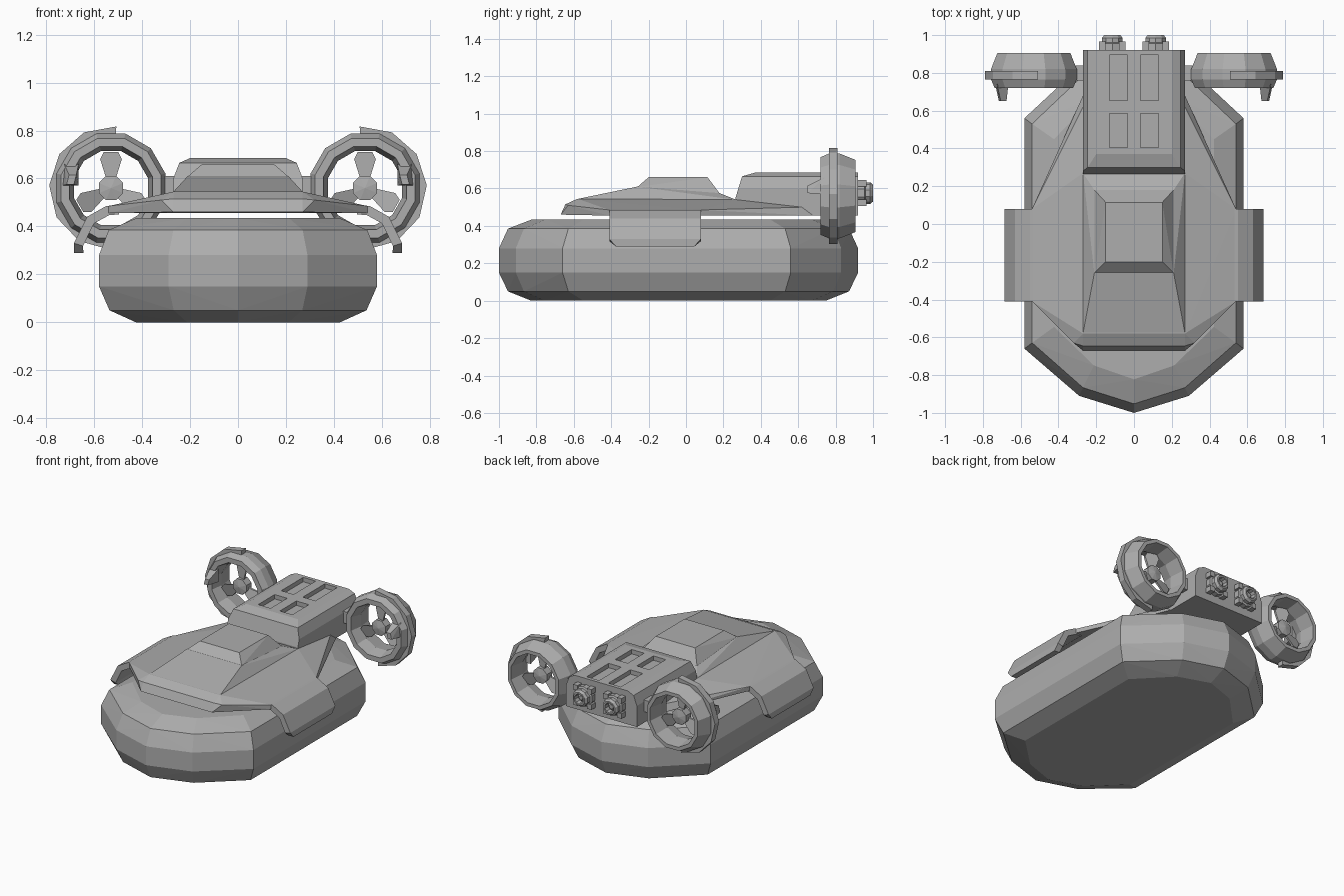
import bpy, bmesh, math
from mathutils import Vector

cube = bpy.data.objects.get("Cube")
if cube:
    bpy.data.objects.remove(cube, do_unlink=True)

grey = bpy.data.materials.new("plain_grey")
grey.use_nodes = True
grey.diffuse_color = (0.42, 0.42, 0.42, 1)
grey.node_tree.nodes["Principled BSDF"].inputs["Base Color"].default_value = grey.diffuse_color


def finish(name, bm):
    """Turn a bmesh into a flat-shaded grey object."""
    bmesh.ops.recalc_face_normals(bm, faces=bm.faces)
    mesh = bpy.data.meshes.new(name)
    bm.to_mesh(mesh)
    bm.free()
    mesh.materials.append(grey)
    obj = bpy.data.objects.new(name, mesh)
    bpy.context.collection.objects.link(obj)
    return obj


def solid(name, points, mirrored=True):
    """Convex solid around points, mirrored across x = 0 when asked."""
    bm = bmesh.new()
    for x, y, z in points:
        bm.verts.new((x, y, z))
        if mirrored:
            bm.verts.new((-x, y, z))
    bmesh.ops.remove_doubles(bm, verts=bm.verts, dist=0.0001)
    out = bmesh.ops.convex_hull(bm, input=bm.verts)
    spare = [v for v in bm.verts if not v.link_faces]
    bmesh.ops.delete(bm, geom=spare, context="VERTS")
    bmesh.ops.dissolve_limit(bm, angle_limit=0.01, verts=bm.verts, edges=bm.edges)
    return finish(name, bm)


def box(name, x, y, z):
    return solid(name, [(a, b, c) for a in x for b in y for c in z], False)


def lathe(name, profile, sides, centre, start=0, sweep=360, flip=1):
    """Spin a closed (radius, y) loop round an axis along y."""
    bm = bmesh.new()
    full = sweep == 360
    rings = []
    for i in range(sides if full else sides + 1):
        a = math.radians(start + sweep * i / sides)
        rings.append([bm.verts.new((centre[0] + flip * r * math.cos(a), y,
                                    centre[1] + r * math.sin(a))) for r, y in profile])
    n = len(profile)
    for i in range(sides):
        p, q = rings[i], rings[(i + 1) % len(rings)]
        for j in range(n):
            k = (j + 1) % n
            bm.faces.new((p[j], p[k], q[k], q[j]))
    if not full:
        bm.faces.new(rings[0])
        bm.faces.new(rings[-1])
    bmesh.ops.remove_doubles(bm, verts=bm.verts, dist=0.0001)
    return finish(name, bm)


# Inflated skirt: one plan outline scaled into stacked levels
plan = [(0, -0.96), (0.29, -0.87), (0.58, -0.62), (0.58, 0.6), (0.29, 0.87), (0, 0.96)]
levels = [(0, 0.735, 0.82), (0.05, 0.925, 0.95), (0.15, 1, 1),
          (0.28, 1, 1), (0.385, 0.93, 0.95), (0.435, 0.73, 0.815)]
solid("skirt", [(x * sx, y * sy - 0.04, z) for z, sx, sy in levels for x, y in plan])

# Deck shell, raised cabin and canopy
solid("deck", [(0.27, -0.67, 0.46), (0.32, -0.63, 0.51), (0.27, -0.645, 0.515),
               (0.27, -0.58, 0.545), (0.54, -0.41, 0.455), (0.54, -0.41, 0.485),
               (0.54, 0.08, 0.455), (0.54, 0.08, 0.485), (0.27, 0.27, 0.54),
               (0.27, 0.62, 0.5), (0.27, 0.68, 0.455)])
solid("cabin", [(0.27, -0.58, 0.544), (0.21, -0.26, 0.61), (0.21, 0.18, 0.575),
                (0.27, 0.27, 0.539), (0.26, -0.56, 0.5), (0.26, 0.27, 0.5)])
solid("canopy", [(0.21, -0.26, 0.608), (0.15, -0.2, 0.66), (0.15, 0.115, 0.66),
                 (0.21, 0.18, 0.574), (0.2, -0.24, 0.54), (0.2, 0.18, 0.54)])

# Engine block with four sunken top hatches
block = solid("engine_block", [(0.27, 0.265, 0.455), (0.27, 0.265, 0.55), (0.27, 0.28, 0.6),
                               (0.245, 0.3, 0.665), (0.2, 0.37, 0.685), (0.27, 0.92, 0.455),
                               (0.27, 0.92, 0.6), (0.245, 0.92, 0.665), (0.2, 0.92, 0.685)])
for side in (-1, 1):
    for y in ((0.405, 0.585), (0.655, 0.895)):
        cutter = box("hatch_cutter", (side * 0.035, side * 0.13), y, (0.655, 0.75))
        cutter.hide_render = True
        cut = block.modifiers.new("hatch", "BOOLEAN")
        cut.object = cutter
        cut.solver = "EXACT"
        bpy.context.view_layer.objects.active = block
        bpy.ops.object.modifier_apply(modifier=cut.name)
        bpy.data.objects.remove(cutter, do_unlink=True)

for side, label in ((1, "left"), (-1, "right")):
    # Side flap folding down over the skirt
    bm = bmesh.new()
    rows = [[bm.verts.new((side * x, y, z)) for y in (-0.41 + c, 0.08 - c)]
            for x, z, c in ((0.5, 0.49, 0), (0.55, 0.485, 0), (0.63, 0.44, 0),
                            (0.685, 0.33, 0), (0.685, 0.29, 0.035))]
    for p, q in zip(rows, rows[1:]):
        loop = (p[0], p[1], q[1], q[0])
        bm.faces.new(loop if side > 0 else loop[::-1])
    for f in bm.faces:
        f.normal_update()
    up = bm.faces[:][0].normal.z > 0
    flap = finish(label + "_side_flap", bm)
    if not up:
        flap.data.flip_normals()
    shell = flap.modifiers.new("thickness", "SOLIDIFY")
    shell.thickness = 0.04
    shell.offset = -1 if flap.data.polygons[0].normal.z > 0 else 1

    # Ducted fan
    cx, cz = side * 0.53, 0.56
    lathe(label + "_fan_duct", [(0.215, 0.72), (0.235, 0.765), (0.235, 0.82), (0.2, 0.905),
                                (0.175, 0.905), (0.16, 0.8), (0.18, 0.72)], 12, (cx, cz), 15)
    lathe(label + "_fan_guard", [(0.225, 0.765), (0.258, 0.765), (0.258, 0.81), (0.225, 0.81)],
          6, (cx, cz), -90, 185, side)
    lathe(label + "_fan_hub", [(0, 0.765), (0.055, 0.775), (0.055, 0.83), (0, 0.84)],
          8, (cx, cz), 22.5)
    for i in range(3):
        a = math.radians(90 + 120 * i)
        out, across = Vector((math.cos(a), 0, math.sin(a))), Vector((-math.sin(a), 0, math.cos(a)))
        corners = [Vector((cx, 0.8 + t + w * 0.3, cz)) + out * r + across * w
                   for r, h in ((0.04, 0.02), (0.12, 0.045), (0.15, 0.03))
                   for w in (-h, h) for t in (-0.007, 0.007)]
        solid(label + "_fan_blade", corners, False)

    # Mounting stub and front claw
    box(label + "_fan_mount", (side * 0.25, side * 0.34), (0.76, 0.84), (0.53, 0.61))
    solid(label + "_fan_claw", [(side * x, y, z) for x, y, z in (
        (0.665, 0.74, 0.57), (0.735, 0.74, 0.57), (0.665, 0.74, 0.66), (0.725, 0.74, 0.66),
        (0.685, 0.65, 0.575), (0.715, 0.65, 0.575), (0.675, 0.65, 0.615), (0.705, 0.65, 0.615))],
          False)

    # Exhaust nozzle with collar lugs
    nx, nz = side * 0.115, 0.575
    lathe(label + "_nozzle", [(0, 0.91), (0.07, 0.91), (0.07, 0.955), (0.058, 0.96),
                              (0.058, 0.985), (0.045, 1), (0.034, 1), (0.03, 0.965),
                              (0.015, 0.98), (0, 0.98)], 10, (nx, nz), 18)
    for dx in (-1, 1):
        for dz in (-1, 1):
            box(label + "_nozzle_lug", (nx + dx * 0.035, nx + dx * 0.07), (0.91, 0.965),
                (nz + dz * 0.035, nz + dz * 0.07))
